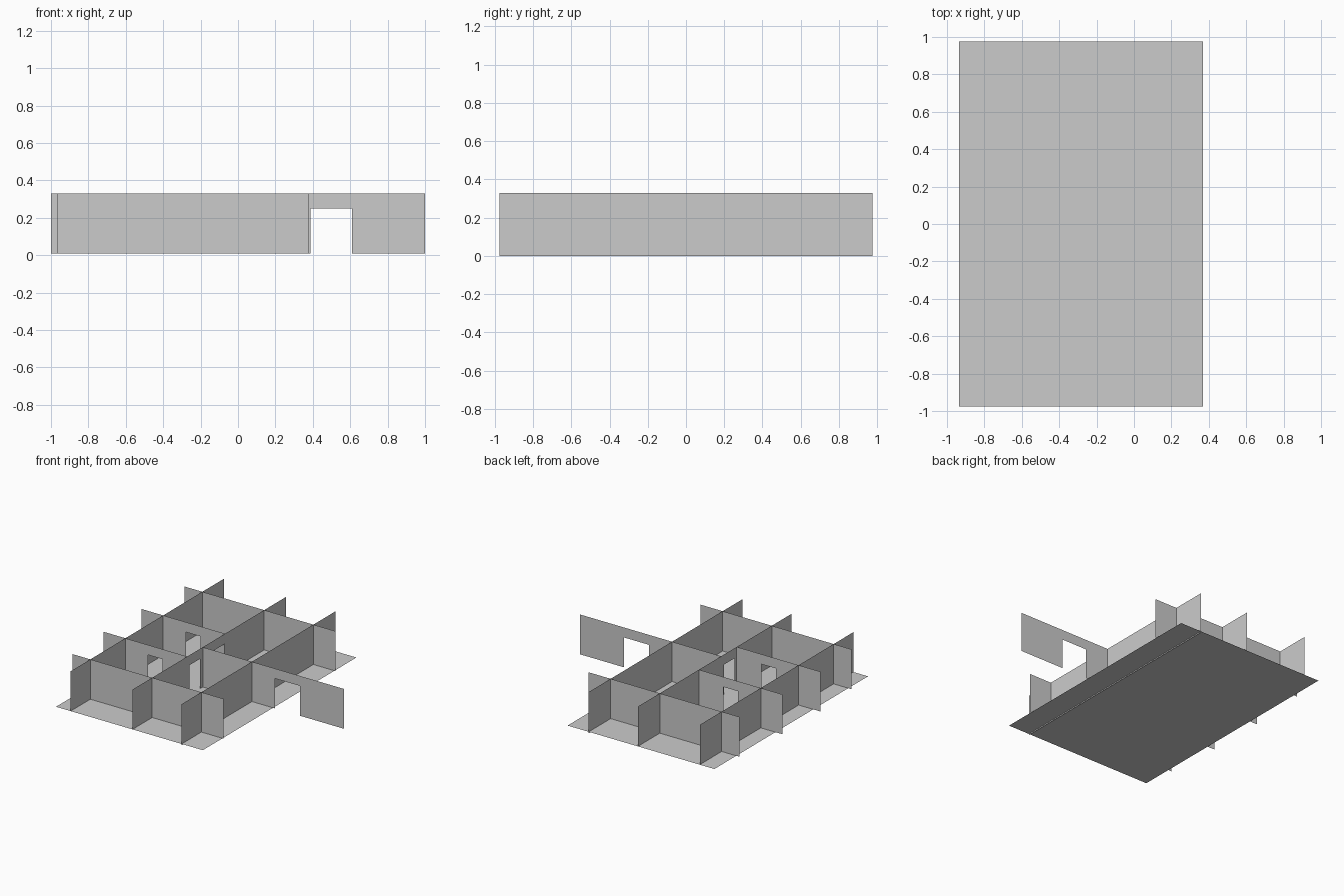
import bpy

if "Cube" in bpy.data.objects:
    bpy.data.objects.remove(bpy.data.objects["Cube"])

FLOOR, TOP, DOOR_TOP = 0.01, 0.33, 0.25


def sheet(name, points):
    """One flat face from an outline."""
    mesh = bpy.data.meshes.new(name)
    mesh.from_pydata(points, [], [tuple(range(len(points)))])
    mesh.update()
    obj = bpy.data.objects.new(name, mesh)
    bpy.context.collection.objects.link(obj)
    return obj


def wall(name, axis, offset, start, end, doors=(), base=FLOOR):
    """Thin upright wall along an axis, with door notches cut in its outline."""
    outline = [(start, TOP), (start, base)]
    for a, b in doors:
        outline += [(a, base), (a, DOOR_TOP), (b, DOOR_TOP), (b, base)]
    outline += [(end, base), (end, TOP)]
    if axis == 'X':
        pts = [(u, offset, z) for u, z in outline]
    else:
        pts = [(offset, u, z) for u, z in outline]
    return sheet(name, pts)


# Floor slab
sheet("floor", [(-0.935, -0.975, FLOOR), (0.37, -0.975, FLOOR),
                (0.37, 0.975, FLOOR), (-0.935, 0.975, FLOOR)])

# Long walls running front to back
wall("left_long_wall", 'Y', -0.805, -0.975, 0.975)
wall("middle_long_wall", 'Y', -0.255, -0.975, 0.975,
     doors=[(-0.25, -0.12), (0.07, 0.195)])
wall("right_long_wall", 'Y', 0.182, -0.975, 0.975, base=0.0)

# Full cross walls at front and back
wall("front_cross_wall", 'X', -0.725, -0.965, 0.38)
wall("back_cross_wall", 'X', 0.697, -0.965, 0.38)

# Left room dividers, each with a doorway
for name, y in (("front_divider", -0.28), ("back_divider", 0.2)):
    wall(name, 'X', y, -1.0, -0.255, doors=[(-0.604, -0.474)])

# Right divider, reaching out past the floor with an opening
wall("outer_divider", 'X', -0.083, -0.255, 1.0, doors=[(0.388, 0.61)])
